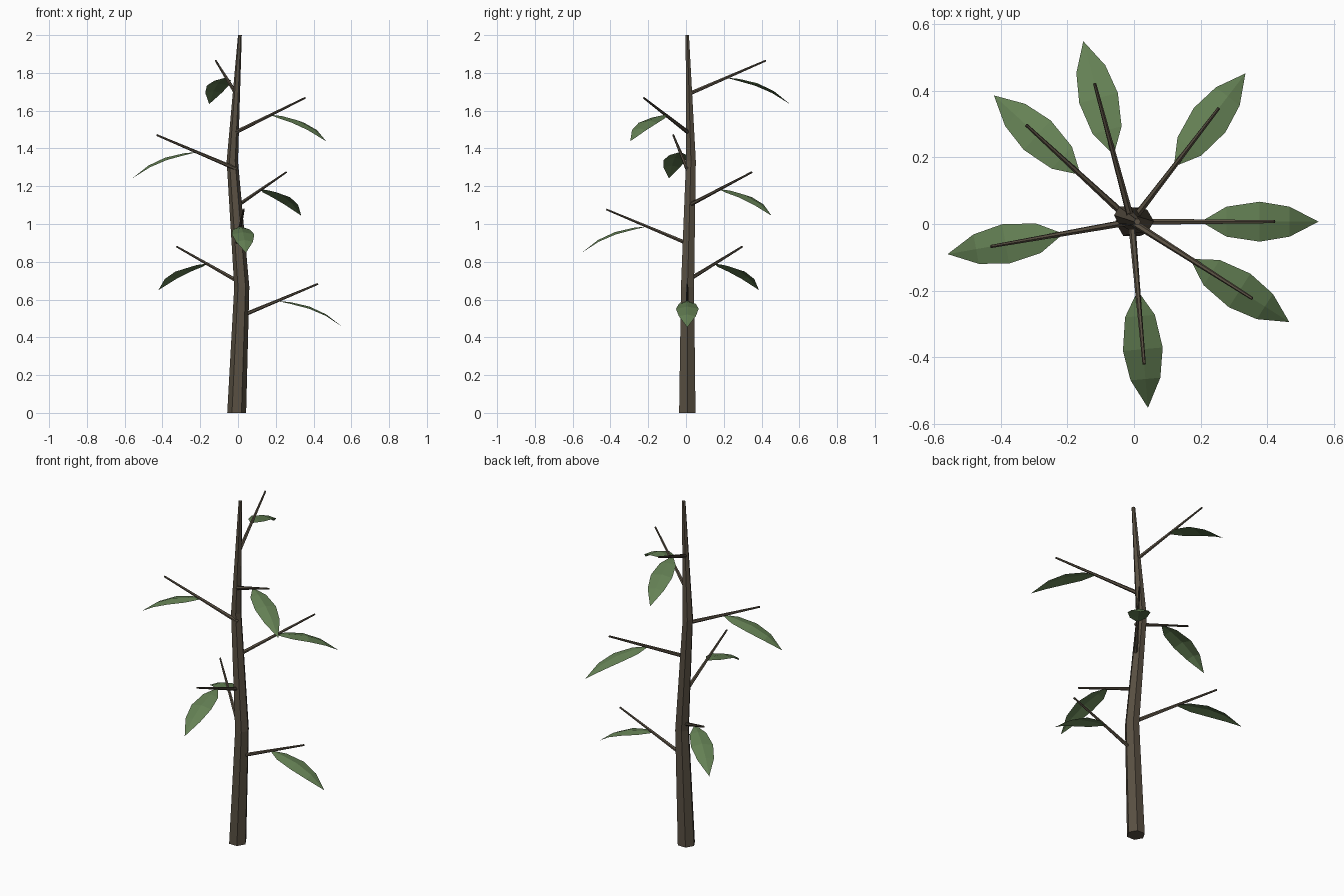
import bpy, bmesh, math
from mathutils import Vector, Matrix

if "Cube" in bpy.data.objects:
    bpy.data.objects.remove(bpy.data.objects["Cube"])


def material(name, color):
    m = bpy.data.materials.new(name)
    m.diffuse_color = (*color, 1)
    m.use_nodes = True
    m.node_tree.nodes["Principled BSDF"].inputs["Base Color"].default_value = m.diffuse_color
    return m


bark = material("bark", (0.10, 0.08, 0.055))
green = material("leaf_green", (0.13, 0.22, 0.09))


def add_object(name, bm, mat):
    bmesh.ops.recalc_face_normals(bm, faces=bm.faces)
    me = bpy.data.meshes.new(name)
    bm.to_mesh(me)
    bm.free()
    me.materials.append(mat)
    ob = bpy.data.objects.new(name, me)
    bpy.context.collection.objects.link(ob)
    return ob


def tube(name, stations, axis, mat, sides=6):
    """Loft regular polygons along (centre, radius) stations."""
    bm = bmesh.new()
    rot = Vector((0, 0, 1)).rotation_difference(Vector(axis))
    rings = []
    for centre, r in stations:
        rings.append([bm.verts.new(Vector(centre) + rot @ Vector(
            (r * math.cos(math.tau * k / sides), r * math.sin(math.tau * k / sides), 0)))
            for k in range(sides)])
    for a, b in zip(rings, rings[1:]):
        for k in range(sides):
            n = (k + 1) % sides
            bm.faces.new((a[k], a[n], b[n], b[k]))
    bm.faces.new(rings[0])
    bm.faces.new(rings[-1])
    return add_object(name, bm, mat)


# (distance from trunk axis, height above branch root, half width)
LEAF = [(0.215, 0.09, 0.004), (0.285, 0.083, 0.045), (0.385, 0.06, 0.06),
        (0.475, 0.018, 0.045), (0.562, -0.05, 0)]


def leaf(name, frame):
    """Drooping blade, slightly folded down along its midrib."""
    bm = bmesh.new()
    mid, left, right = [], [], []
    for r, z, w in LEAF:
        m = bm.verts.new((r, 0, z))
        mid.append(m)
        for side, s in ((left, 1), (right, -1)):
            side.append(bm.verts.new((r, s * w, z - 0.2 * w)) if w else m)
    for edge in (left, right):
        for k in range(len(mid) - 1):
            if edge[k + 1] is mid[k + 1]:
                bm.faces.new((mid[k], edge[k], mid[k + 1]))
            else:
                bm.faces.new((mid[k], edge[k], mid[k + 1]))
                bm.faces.new((edge[k], edge[k + 1], mid[k + 1]))
    bm.transform(frame)
    return add_object(name, bm, green)


# Bent, tapering trunk
tube("trunk", [((-0.007, 0.007, 0), 0.05), ((0.02, 0.008, 0.667), 0.04),
               ((-0.03, 0.026, 1.333), 0.03), ((0.01, 0.007, 2.0), 0.01)],
     (0, 0, 1), bark)

# Branches spiral up the trunk, each carrying one leaf at its midpoint
for i in range(7):
    angle = math.radians(137.5 * i)
    root = Vector((-0.007, 0.007, 0.503 + 0.197 * i))
    reach = Vector((0.43 * math.cos(angle), 0.43 * math.sin(angle), 0.18))
    tube(f"branch_{i + 1}", [(root, 0.011), (root + reach, 0.005)], reach, bark)
    leaf(f"leaf_{i + 1}", Matrix.Translation(root) @ Matrix.Rotation(angle, 4, 'Z'))
